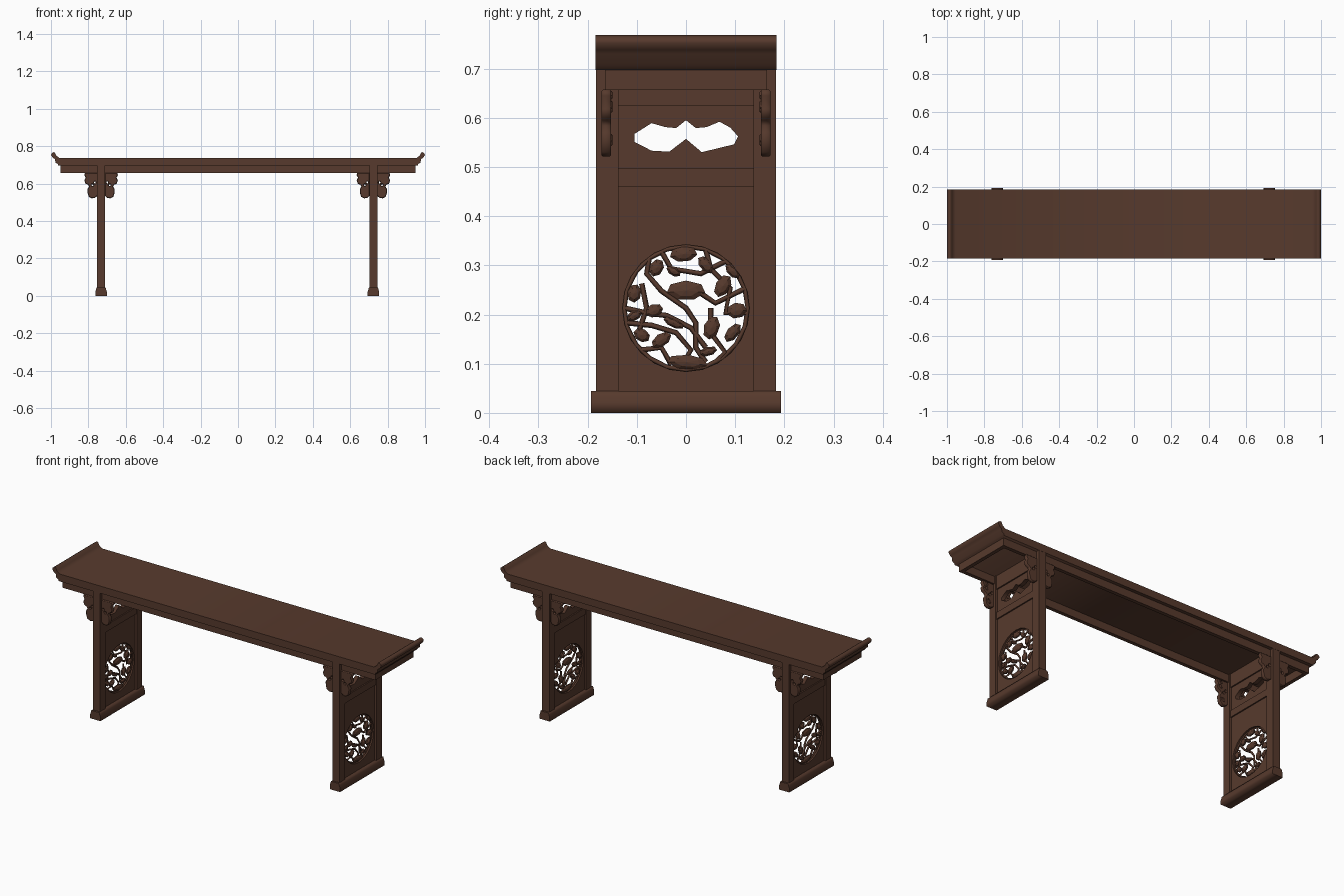
import bpy, bmesh, math
from mathutils import Matrix, Vector

if "Cube" in bpy.data.objects:
    bpy.data.objects.remove(bpy.data.objects["Cube"])

wood = bpy.data.materials.new("dark_brown_wood")
wood.diffuse_color = (0.095, 0.042, 0.026, 1)
wood.use_nodes = True
wood.node_tree.nodes["Principled BSDF"].inputs["Base Color"].default_value = wood.diffuse_color

# axes of a flat profile: (profile x, profile y, thickness) -> world
XZ = Matrix(((1, 0, 0), (0, 0, -1), (0, 1, 0))).to_4x4()
YZ = Matrix(((0, 0, 1), (1, 0, 0), (0, 1, 0))).to_4x4()


def add(name, mesh, mat=Matrix()):
    mesh.transform(mat)
    if mat.determinant() < 0:
        mesh.flip_normals()
    mesh.materials.clear()
    mesh.materials.append(wood)
    ob = bpy.data.objects.new(name, mesh)
    bpy.context.collection.objects.link(ob)
    return ob


def box(name, x0, x1, y0, y1, z0, z1):
    bm = bmesh.new()
    bmesh.ops.create_cube(bm, size=1)
    me = bpy.data.meshes.new(name)
    bm.to_mesh(me)
    bm.free()
    c = Vector((x0 + x1, y0 + y1, z0 + z1)) / 2
    return add(name, me, Matrix.Translation(c) @ Matrix.Diagonal((x1 - x0, y1 - y0, z1 - z0, 1)))


def curve_mesh(name, lines, closed, **settings):
    cu = bpy.data.curves.new(name, 'CURVE')
    for k, v in settings.items():
        setattr(cu, k, v)
    for pts in lines:
        s = cu.splines.new('POLY')
        s.points.add(len(pts) - 1)
        for p, q in zip(s.points, pts):
            p.co = (q[0], q[1], 0, 1)
        s.use_cyclic_u = closed
    ob = bpy.data.objects.new(name, cu)
    bpy.context.collection.objects.link(ob)
    me = bpy.data.meshes.new_from_object(ob.evaluated_get(bpy.context.evaluated_depsgraph_get()))
    bpy.data.objects.remove(ob)
    return me


def plate(name, outlines, thick, mat, bevel=0):
    me = curve_mesh(name, outlines, True, dimensions='2D', fill_mode='BOTH',
                    extrude=thick / 2 - bevel, bevel_depth=bevel, bevel_resolution=0, offset=-bevel)
    return add(name, me, mat)


def tube(name, pts, r, mat, closed=False):
    return add(name, curve_mesh(name, [pts], closed, dimensions='3D', bevel_depth=r,
                                bevel_resolution=0), mat)


def blob(name, c, size, turn, mat, thick=0.011):
    bm = bmesh.new()
    bmesh.ops.create_uvsphere(bm, u_segments=7, v_segments=5, radius=1)
    me = bpy.data.meshes.new(name)
    bm.to_mesh(me)
    bm.free()
    return add(name, me, mat @ Matrix.Translation((c[0], c[1], 0)) @ Matrix.Rotation(math.radians(turn), 4, 'Z')
               @ Matrix.Diagonal((size[0], size[1], thick, 1)))


def circle(cx, cy, r, n=24):
    return [(cx + r * math.cos(2 * math.pi * i / n), cy + r * math.sin(2 * math.pi * i / n)) for i in range(n)]


# table top with upturned ends
half = [(0.962, 0.697), (0.964, 0.706), (0.976, 0.712), (0.978, 0.73), (0.99, 0.738),
        (0.999, 0.752), (0.998, 0.76), (0.986, 0.768), (0.979, 0.766), (0.972, 0.75), (0.955, 0.737)]
plate("table_top", [half + [(-x, z) for x, z in reversed(half)]], 0.368, XZ)

# apron frame below the top
for s in (-1, 1):
    box("long_apron", -0.95, 0.95, s * 0.155 - 0.01, s * 0.155 + 0.01, 0.656, 0.698)
    box("end_apron", s * 0.94 - 0.01, s * 0.94 + 0.01, -0.146, 0.146, 0.656, 0.698)

# cloud-shaped bracket beside a leg: offset from the leg, height
bracket = [(0, 0.657), (0.066, 0.657), (0.07, 0.645), (0.062, 0.632), (0.07, 0.618), (0.064, 0.6),
           (0.05, 0.594), (0.044, 0.584), (0.053, 0.57), (0.052, 0.55), (0.046, 0.53), (0.03, 0.521),
           (0.012, 0.524), (0, 0.535)]
bracket_holes = [circle(0.026, 0.592, 0.005, 6), circle(0.013, 0.606, 0.005, 6)]

# carved disc, in hundredths from its centre
stems = [[(-7.5, 10), (-8, 7), (-5, 3.5), (0, 0), (2, -3), (2, -8), (4, -11)],
         [(-12.5, 0), (-8, -1), (-4, -1.5), (1, -4), (4, -8)],
         [(-12, -3), (-7, -3.5), (-2, -5), (1, -8.5), (-1, -12)],
         [(-9, 5), (-8, 0), (-10, -6)], [(-5, 11.5), (-3, 8), (3, 7), (8, 9.5)],
         [(4, 12), (5, 8), (9, 4), (8, -1), (12.5, -1)], [(12, 4), (6, 1), (3, 3)],
         [(5, 0), (5, -5), (8, -9), (6, -11)], [(-9, -8.5), (-5, -8), (-3, -11.5)]]
# y, z, half length, half width, turn
leaves = [(0, 3.6, 4.2, 2.1, 0), (-0.5, 11, 3, 1.7, 5), (-6, 8.2, 2, 1.5, 60), (4, 8.8, 2.2, 1.3, -50),
          (7.5, 4.5, 2.6, 1.6, 60), (9.5, 7.5, 2, 1.1, -45), (-10.5, 3, 2, 1.5, 80), (-6.5, -0.5, 2, 1.4, 20),
          (10.3, -0.5, 2.2, 1.7, 10), (5.2, -4, 2.6, 1.7, 70), (9.5, -5, 2.4, 1.3, 50), (-5, -6.5, 2.4, 1.4, 35),
          (0.3, -11, 4.5, 1.6, -5), (-9, -5.5, 1.9, 1.4, -30), (-2.5, -3, 2.4, 1.0, -25), (4.5, -8.8, 2, 1, 15),
          (-10.5, -1.5, 1.8, 1.1, 30), (-2.5, 7.5, 1.7, 1, -30)]

# opening in the upper panel
cut = [(0, 0.595), (0.02, 0.579), (0.042, 0.581), (0.068, 0.592), (0.09, 0.58), (0.106, 0.562), (0.098, 0.546),
       (0.032, 0.53), (0, 0.557), (-0.034, 0.531), (-0.07, 0.533), (-0.105, 0.551), (-0.105, 0.567),
       (-0.07, 0.589), (-0.042, 0.581), (-0.02, 0.579)]


def rect(y, z0, z1):
    return [(-y, z0), (y, z0), (y, z1), (-y, z1)]


for x in (-0.732, 0.724):
    side = Matrix.Translation((x, 0, 0)) @ YZ
    disc = side @ Matrix.Translation((0, 0.213, 0))
    # foot with chamfered upper edges
    plate("foot", [[(-0.031, 0), (0.031, 0), (0.031, 0.022), (0.027, 0.034), (0.024, 0.045),
                    (-0.024, 0.045), (-0.027, 0.034), (-0.031, 0.022)]], 0.386, Matrix.Translation((x, 0, 0)) @ XZ)
    for s in (-1, 1):
        box("leg_post", x - 0.0215, x + 0.0215, s * 0.16 - 0.023, s * 0.16 + 0.023, 0.044, 0.698)
        for t in (-1, 1):
            m = Matrix.Translation((x + t * 0.02, s * 0.162, 0)) @ Matrix.Diagonal((t, 1, 1, 1)) @ XZ
            plate("cloud_bracket", [bracket] + bracket_holes, 0.02, m, 0.003)
            # raised scrolls on the bracket
            for c, r in (((0.045, 0.62), 0.015), ((0.03, 0.552), 0.015), ((0.042, 0.644), 0.009)):
                tube("bracket_scroll", [(c[0] + r * (1 - a / 9) * math.cos(a), c[1] + r * (1 - a / 9) * math.sin(a))
                                        for a in [i * 0.8 for i in range(9)]], 0.004,
                     m @ Matrix.Translation((0, 0, s * 0.009)))
    # rails and pierced panels
    box("top_rail", x - 0.018, x + 0.018, -0.138, 0.138, 0.625, 0.698)
    box("middle_rail", x - 0.018, x + 0.018, -0.138, 0.138, 0.46, 0.497)
    plate("upper_panel", [rect(0.138, 0.496, 0.626), cut], 0.022, side)
    plate("lower_panel", [rect(0.138, 0.044, 0.461), circle(0, 0.213, 0.129)], 0.022, side)
    # carved openwork disc
    tube("disc_ring", circle(0, 0, 0.126, 20), 0.005, disc, True)
    for p in stems:
        tube("carved_stem", [(a / 100, b / 100) for a, b in p], 0.0055, disc)
    for a, b, l, w, turn in leaves:
        blob("carved_leaf", (a / 100, b / 100), (l / 100, w / 100), turn, disc)
